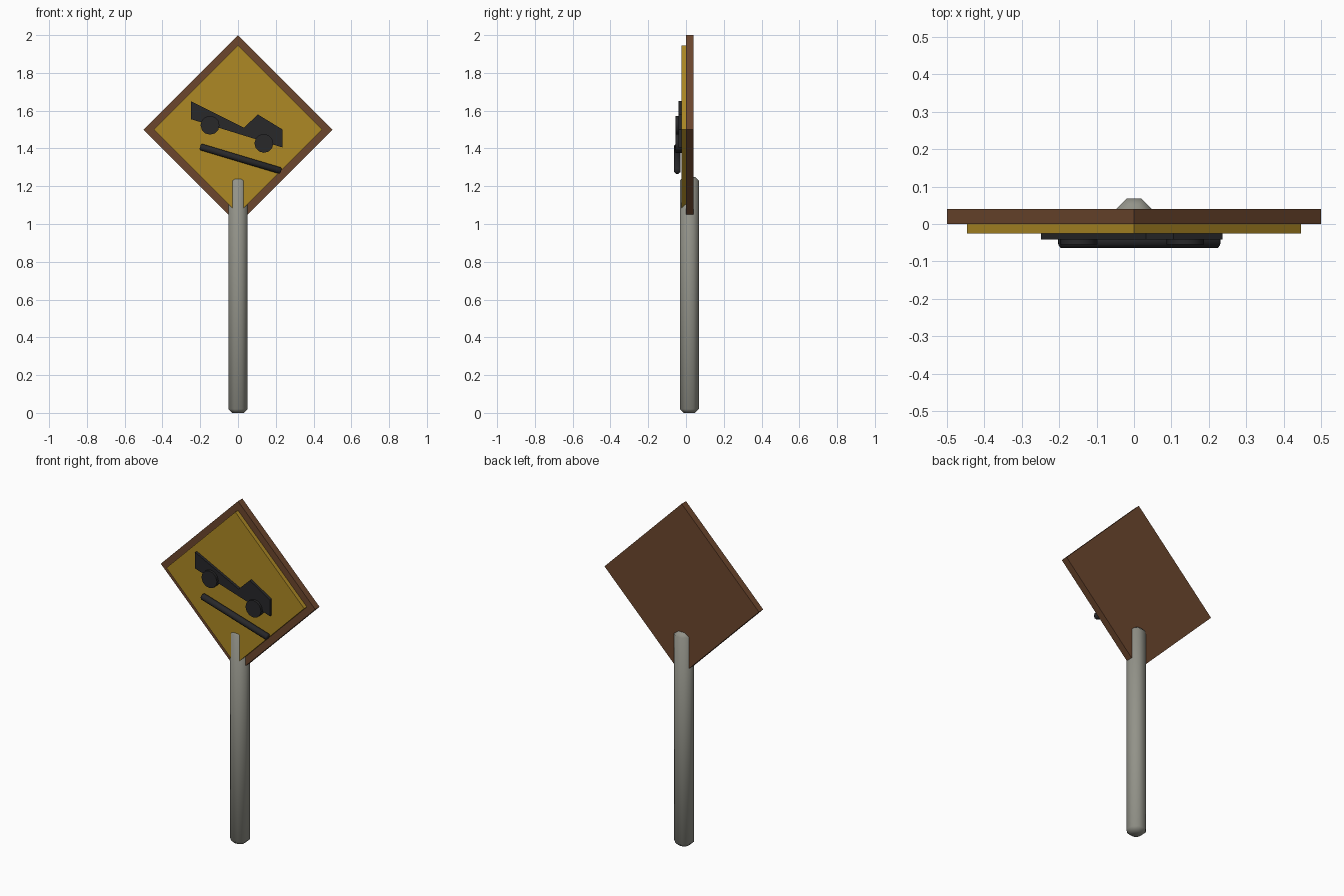
import bpy, bmesh, math
from mathutils import Matrix, Vector

cube = bpy.data.objects.get("Cube")
if cube:
    bpy.data.objects.remove(cube, do_unlink=True)


def material(name, rgb):
    m = bpy.data.materials.new(name)
    m.use_nodes = True
    color = (*rgb, 1)
    m.diffuse_color = color
    bsdf = m.node_tree.nodes["Principled BSDF"]
    bsdf.inputs["Base Color"].default_value = color
    bsdf.inputs["Roughness"].default_value = 0.8
    return m


brown = material("brown wood", (0.15, 0.062, 0.027))
yellow = material("sign yellow", (0.42, 0.25, 0.018))
grey = material("post grey", (0.29, 0.29, 0.25))
black = material("symbol black", (0.021, 0.021, 0.023))


def finish(name, bm, mat, smooth=None):
    bmesh.ops.recalc_face_normals(bm, faces=bm.faces)
    mesh = bpy.data.meshes.new(name)
    bm.to_mesh(mesh)
    bm.free()
    mesh.materials.append(mat)
    obj = bpy.data.objects.new(name, mesh)
    bpy.context.collection.objects.link(obj)
    if smooth:
        bpy.ops.object.select_all(action="DESELECT")
        obj.select_set(True)
        bpy.context.view_layer.objects.active = obj
        bpy.ops.object.shade_smooth_by_angle(angle=math.radians(smooth))
    return obj


def plate(name, outline, y_front, y_back, mat):
    """Extrude an outline in the x-z plane from front to back."""
    bm = bmesh.new()
    face = bm.faces.new([bm.verts.new((x, y_front, z)) for x, z in outline])
    moved = bmesh.ops.extrude_face_region(bm, geom=[face])["geom"]
    bmesh.ops.translate(bm, vec=(0, y_back - y_front, 0),
                        verts=[v for v in moved if isinstance(v, bmesh.types.BMVert)])
    return finish(name, bm, mat)


def rod(name, start, end, apothem, chamfer, mat):
    """Eight-sided rod with chamfered ends."""
    start, end = Vector(start), Vector(end)
    axis = (end - start).normalized()
    side = Vector((0, 1, 0))
    other = axis.cross(side)
    length = (end - start).length
    bm = bmesh.new()
    rings = []
    for along, a in ((0, apothem - chamfer), (chamfer, apothem),
                     (length - chamfer, apothem), (length, apothem - chamfer)):
        r = a / math.cos(math.pi / 8)
        angles = [(i + 0.5) * math.pi / 4 for i in range(8)]
        rings.append([bm.verts.new(start + axis * along + side * r * math.cos(t)
                                   + other * r * math.sin(t)) for t in angles])
    for low, high in zip(rings, rings[1:]):
        for i in range(8):
            j = (i + 1) % 8
            bm.faces.new((low[i], low[j], high[j], high[i]))
    bm.faces.new(rings[0])
    bm.faces.new(rings[-1])
    return finish(name, bm, mat, 50)


def diamond(half, z=1.5):
    return [(-half, z), (0, z - half), (half, z), (0, z + half)]


# Post and sign boards
rod("post", (0, 0.0175, 0), (0, 0.0175, 1.25), 0.05, 0.02, grey)
plate("back_board", diamond(0.5), 0, 0.04, brown)
plate("front_panel", diamond(0.446), -0.025, 0.0, yellow)

# Truck symbol
truck = [(-0.249, 1.65), (0.032, 1.51), (0.105, 1.58),
         (0.236, 1.50), (0.236, 1.405), (-0.249, 1.555)]
plate("truck_body", truck, -0.041, -0.02, black)
for name, x, z in (("rear_wheel", -0.148, 1.523), ("front_wheel", 0.137, 1.427)):
    bm = bmesh.new()
    bmesh.ops.create_cone(bm, cap_ends=True, segments=12, radius1=0.05, radius2=0.05,
                          depth=0.033, matrix=Matrix.Translation((x, -0.0385, z))
                          @ Matrix.Rotation(math.pi / 2, 4, "X"))
    finish(name, bm, black, 40)

# Sloping road bar
rod("road_bar", (-0.2, -0.046, 1.409), (0.228, -0.046, 1.281), 0.0175, 0.006, black)
